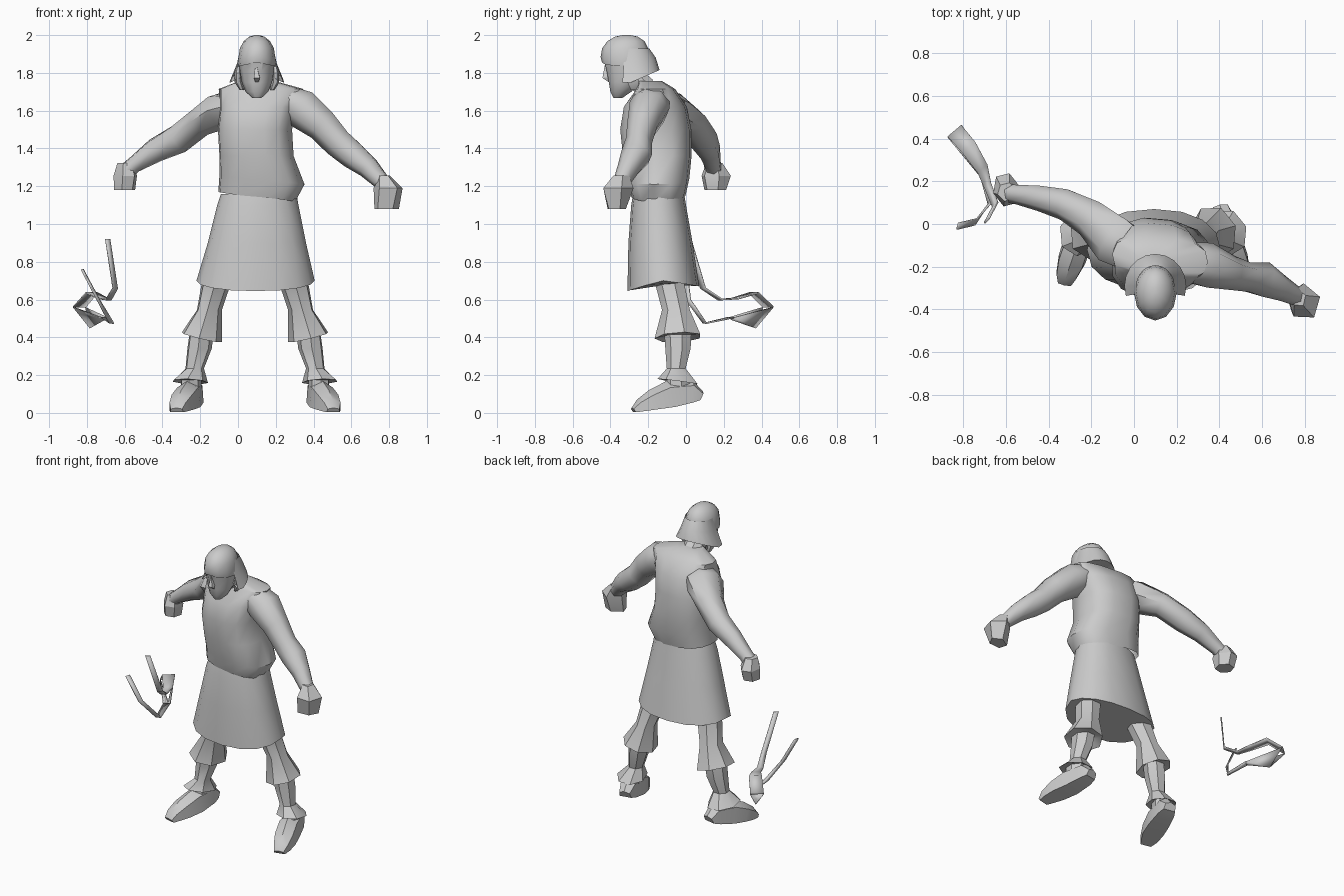
import bpy, bmesh, math
from mathutils import Vector

grey = bpy.data.materials.new("light_grey")
grey.diffuse_color = (0.6, 0.6, 0.6, 1)
UP = Vector((0, 0, 1))
MID = 0.09  # the legs mirror about this x


def finish(name, bm, angle=40):
    bmesh.ops.recalc_face_normals(bm, faces=bm.faces)
    mesh = bpy.data.meshes.new(name)
    bm.to_mesh(mesh)
    bm.free()
    mesh.materials.append(grey)
    ob = bpy.data.objects.new(name, mesh)
    bpy.context.collection.objects.link(ob)
    bpy.ops.object.select_all(action='DESELECT')
    ob.select_set(True)
    bpy.context.view_layer.objects.active = ob
    bpy.ops.object.shade_smooth_by_angle(angle=math.radians(angle))
    return ob


def skin(name, loops, angle=40, closed=True, caps=(1, 1)):
    """Join point loops into a tube (caps optional) or an open sheet."""
    bm = bmesh.new()
    rows = [[bm.verts.new(p) for p in loop] for loop in loops]
    n = len(rows[0])
    for a, b in zip(rows, rows[1:]):
        for i in range(n if closed else n - 1):
            j = (i + 1) % n
            bm.faces.new((a[i], a[j], b[j], b[i]))
    for row, cap in ((rows[0], caps[0]), (rows[-1], caps[1])):
        if closed and cap:
            bm.faces.new(row)
    return finish(name, bm, angle)


def thicken(ob, t):
    mod = ob.modifiers.new("thickness", 'SOLIDIFY')
    mod.thickness, mod.offset = t, 0


def sgnpow(v, p):
    return math.copysign(abs(v) ** p, v)


def stack(name, rings, n=12, p=1.0, yaw=0.0, shift=None, angle=40, mirror=False, caps=(1, 1)):
    """Horizontal rings (cx, cy, z, rx, ry); p below 1 makes them boxier."""
    loops = []
    for k, (cx, cy, z, rx, ry) in enumerate(rings):
        loop = []
        for i in range(n):
            a = 2 * math.pi * i / n
            u, v = rx * sgnpow(math.cos(a), p), ry * sgnpow(math.sin(a), p)
            x = cx + u * math.cos(yaw) - v * math.sin(yaw)
            y = cy + u * math.sin(yaw) + v * math.cos(yaw)
            dz = shift(k, math.cos(a), math.sin(a)) if shift else 0
            loop.append((2 * MID - x if mirror else x, y, z + dz))
        loops.append(loop)
    return skin(name, loops, angle, caps=caps)


def limb(name, rings, n=6, angle=40, mirror=False, sole=False, caps=(1, 1)):
    """Rings (x, y, z, half width, half height) set square to a path."""
    pts = [Vector(r[:3]) for r in rings]
    loops = []
    for k, r in enumerate(rings):
        t = (pts[min(k + 1, len(pts) - 1)] - pts[max(k - 1, 0)]).normalized()
        side = t.cross(UP).normalized()
        top = side.cross(t)
        loop = []
        for i in range(n):
            a = 2 * math.pi * (i + 0.5) / n
            c, s = math.cos(a), math.sin(a)
            if sole and s < 0:
                c, s = c * 1.15, -1
            q = pts[k] + side * r[3] * c + top * r[4] * s
            loop.append((2 * MID - q.x if mirror else q.x, q.y, max(q.z, 0)))
        loops.append(loop)
    return skin(name, loops, angle, caps=caps)


# tunic top, blousing out over the belt on one hip
stack("tunic", [(0.10, -0.145, 1.145, 0.205, 0.14),
                (0.127, -0.15, 1.235, 0.226, 0.165), (0.098, -0.152, 1.36, 0.197, 0.18),
                (0.09, -0.16, 1.50, 0.197, 0.187), (0.105, -0.162, 1.62, 0.202, 0.165),
                (0.122, -0.16, 1.715, 0.225, 0.098), (0.1, -0.19, 1.758, 0.09, 0.06)],
      n=14, p=0.75, yaw=math.radians(-5), caps=(0, 1),
      shift=lambda k, c, s: -0.025 * c if k < 2 else 0)

# flared skirt with a dipping hem
stack("skirt", [(0.11, -0.145, 1.16, 0.2, 0.135), (0.105, -0.145, 1.1, 0.215, 0.145),
                (0.1, -0.135, 0.9, 0.26, 0.17), (0.093, -0.12, 0.70, 0.313, 0.19)],
      n=16, p=0.9, caps=(0, 1),
      shift=lambda k, c, s: (0.055 * s if s < 0 else -0.03 * s) if k == 3 else 0)

# neck, head and face
limb("neck", [(0.1, -0.21, 1.72, 0.07, 0.06), (0.1, -0.29, 1.79, 0.065, 0.06)], n=8, caps=(0, 0))
stack("head", [(0.1, -0.36, 1.668, 0.025, 0.025), (0.1, -0.345, 1.70, 0.06, 0.058),
               (0.1, -0.325, 1.75, 0.08, 0.088), (0.1, -0.32, 1.81, 0.09, 0.105),
               (0.1, -0.32, 1.86, 0.094, 0.118)], n=10, caps=(1, 0))
limb("nose", [(0.1, -0.418, 1.86, 0.010, 0.012), (0.1, -0.428, 1.775, 0.022, 0.02),
              (0.1, -0.405, 1.755, 0.012, 0.008)], n=4, angle=20)

# skull cap with a brow edge
stack("hair_cap", [(0.1, -0.32, 1.855, 0.098, 0.125),
                   (0.1, -0.322, 1.885, 0.1, 0.13), (0.1, -0.322, 1.93, 0.09, 0.122),
                   (0.1, -0.318, 1.968, 0.07, 0.098), (0.1, -0.315, 1.992, 0.04, 0.06),
                   (0.1, -0.315, 2.0, 0.012, 0.02)], n=12, caps=(0, 1),
      shift=lambda k, c, s: -0.02 * abs(c) if k < 2 else 0)

# hair flaring out behind the ears
drape = []
for z, lift, rx, ry in ((1.93, 0, 0.088, 0.095), (1.85, 0.03, 0.105, 0.13),
                        (1.75, 0.065, 0.145, 0.15), (1.78, 0.03, 0.08, 0.08)):
    drape.append([(0.1 + rx * math.cos(a), -0.29 + ry * math.sin(a),
                   z + lift * max(math.sin(a), 0))
                  for a in (math.pi * (i - 1) / 10 for i in range(13))])
skin("hair_drape", drape, closed=False)

# ear locks on both sides
for name, s in (("ear_lock_left", -1), ("ear_lock_right", 1)):
    stack(name, [(0.1 + s * 0.08, -0.275, 1.71, 0.012, 0.02),
                 (0.1 + s * 0.098, -0.28, 1.75, 0.02, 0.035),
                 (0.1 + s * 0.1, -0.285, 1.80, 0.018, 0.038),
                 (0.1 + s * 0.097, -0.27, 1.835, 0.01, 0.02)], n=6)

# arms, one swung forward and one swung back
limb("arm_forward", [(0.27, -0.185, 1.65, 0.10, 0.085), (0.34, -0.195, 1.61, 0.11, 0.108),
                     (0.45, -0.23, 1.522, 0.083, 0.09), (0.53, -0.25, 1.43, 0.072, 0.08),
                     (0.61, -0.262, 1.365, 0.085, 0.075), (0.69, -0.303, 1.30, 0.06, 0.06),
                     (0.76, -0.34, 1.225, 0.045, 0.045)], n=7, angle=55, caps=(0, 0))
limb("arm_back", [(-0.04, -0.10, 1.62, 0.11, 0.08), (-0.09, -0.075, 1.6, 0.12, 0.10),
                  (-0.2, 0.027, 1.54, 0.092, 0.077), (-0.32, 0.092, 1.45, 0.076, 0.08),
                  (-0.44, 0.122, 1.39, 0.062, 0.066), (-0.55, 0.14, 1.315, 0.047, 0.045),
                  (-0.58, 0.145, 1.29, 0.047, 0.045)], n=7, angle=55, caps=(0, 0))

# clenched fists
stack("fist_forward", [(0.785, -0.37, 1.08, 0.07, 0.05), (0.795, -0.365, 1.19, 0.08, 0.088),
                       (0.77, -0.345, 1.258, 0.035, 0.045)], n=5, yaw=0.3, angle=25)
stack("fist_back", [(-0.6, 0.155, 1.18, 0.057, 0.06), (-0.597, 0.16, 1.255, 0.064, 0.083),
                    (-0.595, 0.15, 1.322, 0.045, 0.045)], n=6, yaw=0.25, angle=25)

# legs with flared knee and ankle cuffs, and boots
leg = [(0.295, -0.085, 0.69, 0.08, 0.08),
       (0.333, -0.05, 0.545, 0.067, 0.078), (0.373, -0.04, 0.40, 0.108, 0.128),
       (0.375, -0.04, 0.415, 0.065, 0.075), (0.385, -0.04, 0.34, 0.066, 0.07),
       (0.41, -0.05, 0.235, 0.05, 0.052), (0.435, -0.04, 0.165, 0.095, 0.112),
       (0.43, -0.04, 0.175, 0.055, 0.07), (0.43, -0.04, 0.13, 0.055, 0.07)]
boot = [(0.405, 0.08, 0.09, 0.04, 0.025), (0.415, 0.03, 0.115, 0.055, 0.06),
        (0.445, -0.09, 0.1, 0.066, 0.07), (0.475, -0.18, 0.07, 0.066, 0.053),
        (0.497, -0.245, 0.04, 0.052, 0.034), (0.505, -0.28, 0.015, 0.036, 0.014)]
tilt = lambda k, c, s: 0.028 * c if k == 2 else (-0.015 * s if k == 6 else 0)
for side, m in (("right", False), ("left", True)):
    stack("leg_" + side, leg, n=7, yaw=0.3, shift=tilt, angle=35, mirror=m, caps=(0, 0))
    limb("boot_" + side, boot, n=6, angle=40, mirror=m, sole=True)

# loose forked strap: x, y, z, half width, width heading
strap = [(-0.69, 0.015, 0.92, 0.016, 0.8), (-0.65, 0.09, 0.66, 0.018, 0.8),
         (-0.685, 0.18, 0.60, 0.02, 0.7), (-0.71, 0.26, 0.605, 0.03, 0.7),
         (-0.775, 0.36, 0.635, 0.04, 0.7), (-0.84, 0.435, 0.56, 0.042, 0.7)]
tail = [(-0.705, 0.24, 0.505, 0.022, 0.7), (-0.67, 0.10, 0.475, 0.016, 0.6),
        (-0.74, 0.01, 0.60, 0.016, 1.2), (-0.825, -0.01, 0.76, 0.016, 1.3)]


def ribbon(name, path):
    rows = []
    for x, y, z, w, a in path:
        d = Vector((math.cos(a), math.sin(a), 0)) * w
        rows.append([Vector((x, y, z)) - d, Vector((x, y, z)) + d])
    thicken(skin(name, rows, angle=25, closed=False), 0.008)
    return rows


tip = ribbon("strap", strap)[-1]
root = ribbon("strap_tail", tail)[0]

# folded cradle hanging between the strap's tip and tail
keel = [Vector((-0.785, 0.37, 0.45)), Vector((-0.705, 0.24, 0.495))]
cradle = [[tip[0], root[0]], [keel[0], keel[1]], [tip[1], root[1]]]
thicken(skin("strap_cradle", cradle, angle=25, closed=False), 0.006)
